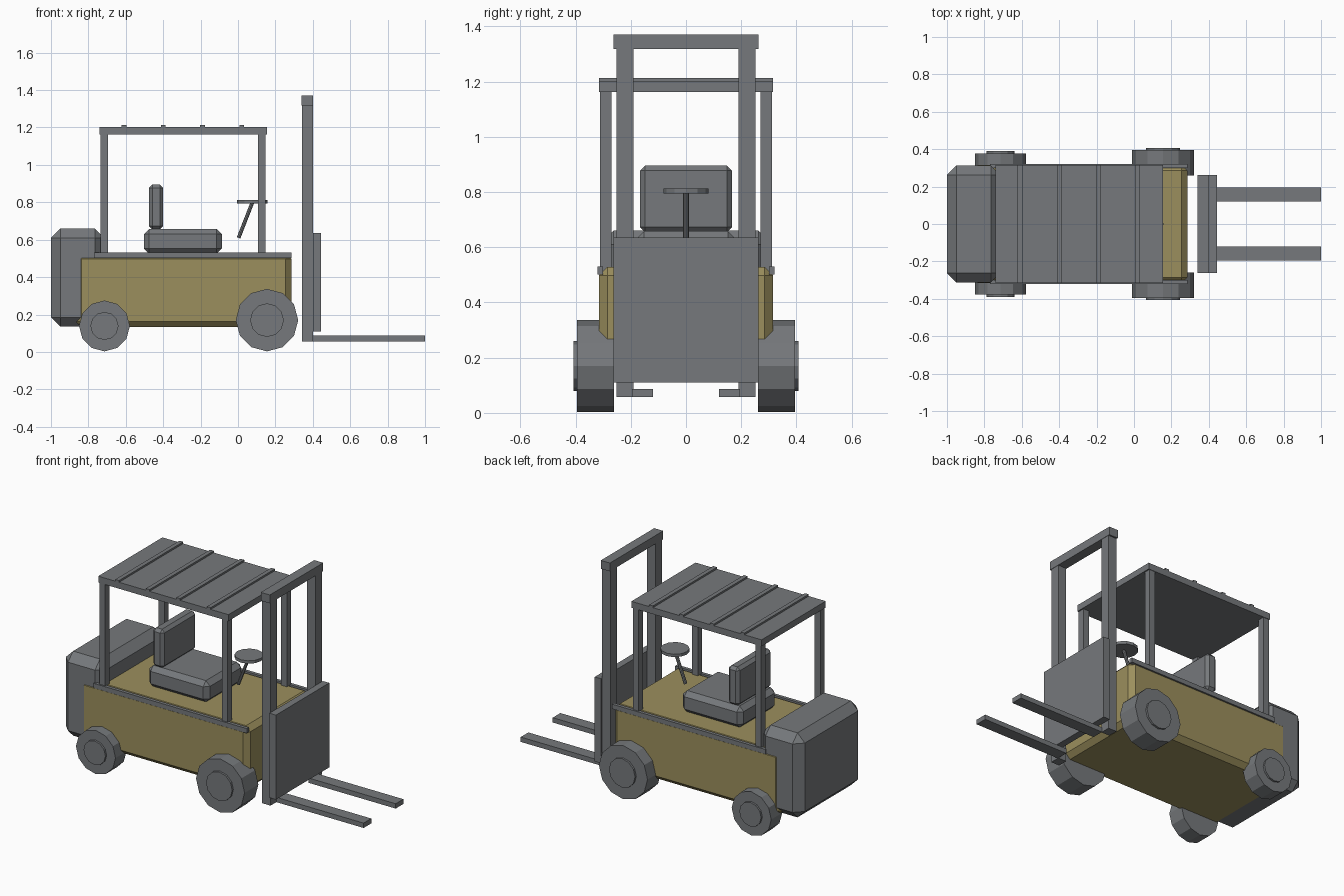
import bpy
import bmesh
from math import pi
from mathutils import Matrix, Vector

cube = bpy.data.objects.get("Cube")
if cube:
    bpy.data.objects.remove(cube, do_unlink=True)


def make_material(name, color):
    mat = bpy.data.materials.new(name)
    mat.use_nodes = True
    mat.diffuse_color = color
    mat.node_tree.nodes["Principled BSDF"].inputs["Base Color"].default_value = color
    return mat


GREY = make_material("slate_grey", (0.18, 0.19, 0.2, 1))
GOLD = make_material("dull_gold", (0.33, 0.275, 0.11, 1))


def finish(name, bm, mat):
    bmesh.ops.recalc_face_normals(bm, faces=bm.faces)
    mesh = bpy.data.meshes.new(name)
    bm.to_mesh(mesh)
    bm.free()
    mesh.materials.append(mat)
    obj = bpy.data.objects.new(name, mesh)
    bpy.context.collection.objects.link(obj)
    return obj


def box(name, xs, ys, zs, mat=GREY, bevel=0):
    """Box between two limits on each axis, with optional chamfered edges."""
    bm = bmesh.new()
    bmesh.ops.create_cube(bm, size=1)
    for v in bm.verts:
        v.co = [lim[0] if c < 0 else lim[1] for c, lim in zip(v.co, (xs, ys, zs))]
    if bevel:
        bmesh.ops.bevel(bm, geom=bm.edges[:], offset=bevel, segments=1,
                        profile=0.5, affect='EDGES')
    return finish(name, bm, mat)


def rod(name, start, end, radius, sides=12, mat=GREY):
    """Capped prism running from start to end."""
    start, end = Vector(start), Vector(end)
    axis = end - start
    bm = bmesh.new()
    bmesh.ops.create_cone(bm, cap_ends=True, segments=sides, radius1=radius,
                          radius2=radius, depth=axis.length)
    turn = Vector((0, 0, 1)).rotation_difference(axis).to_matrix().to_4x4()
    bm.transform(Matrix.Translation((start + end) / 2) @ turn)
    return finish(name, bm, mat)


def side_range(side, inner, outer):
    return sorted((side * inner, side * outer))


# Chassis and rear counterweight
box("body", (-0.867, 0.285), (-0.315, 0.315), (0.132, 0.528), GOLD, 0.03)
box("counterweight", (-1, -0.715), (-0.312, 0.312), (0.135, 0.66), GREY, 0.05)

# Seat
box("seat_cushion", (-0.503, -0.086), (-0.18, 0.18), (0.525, 0.658), GREY, 0.028)
box("seat_back", (-0.476, -0.4), (-0.167, 0.167), (0.655, 0.895), GREY, 0.018)

# Steering
rod("steering_column", (0.003, 0, 0.61), (0.076, 0, 0.797), 0.01, 8)
rod("steering_wheel", (0.076, 0, 0.794), (0.076, 0, 0.812), 0.082)

# Overhead guard
box("roof", (-0.74, 0.155), (-0.315, 0.315), (1.162, 1.202))
for i in range(4):
    x = -0.61 + i * 0.21
    box(f"roof_rib_{i + 1}", (x - 0.013, x + 0.013), (-0.315, 0.315), (1.195, 1.213))

# Mast crossbar and lifting carriage
box("mast_crossbar", (0.34, 0.402), (-0.262, 0.262), (1.318, 1.37))
box("carriage_plate", (0.4, 0.444), (-0.262, 0.262), (0.11, 0.635))

# Parts repeated on each side
for side, label in ((1, "left"), (-1, "right")):
    box(f"{label}_side_rail", (-0.77, 0.285), side_range(side, 0.3, 0.321), (0.502, 0.531))
    for x, place in ((-0.715, "rear"), (0.127, "front")):
        box(f"{label}_{place}_post", (x - 0.02, x + 0.02),
            side_range(side, 0.27, 0.312), (0.51, 1.165))
    box(f"{label}_mast_upright", (0.342, 0.4), side_range(side, 0.19, 0.252), (0.057, 1.33))
    box(f"{label}_fork", (0.4, 1), side_range(side, 0.12, 0.195), (0.057, 0.087))

    # Wheels: x, radius, inner and outer tyre limits, hub radius
    for place, x, r, inner, outer, hub in (("front", 0.155, 0.167, 0.26, 0.395, 0.09),
                                           ("rear", -0.714, 0.136, 0.27, 0.377, 0.075)):
        z = r + 0.003
        rod(f"{label}_{place}_tyre", (x, side * inner, z), (x, side * outer, z), r)
        rod(f"{label}_{place}_hub", (x, side * inner, z),
            (x, side * (outer + 0.012), z), hub)
